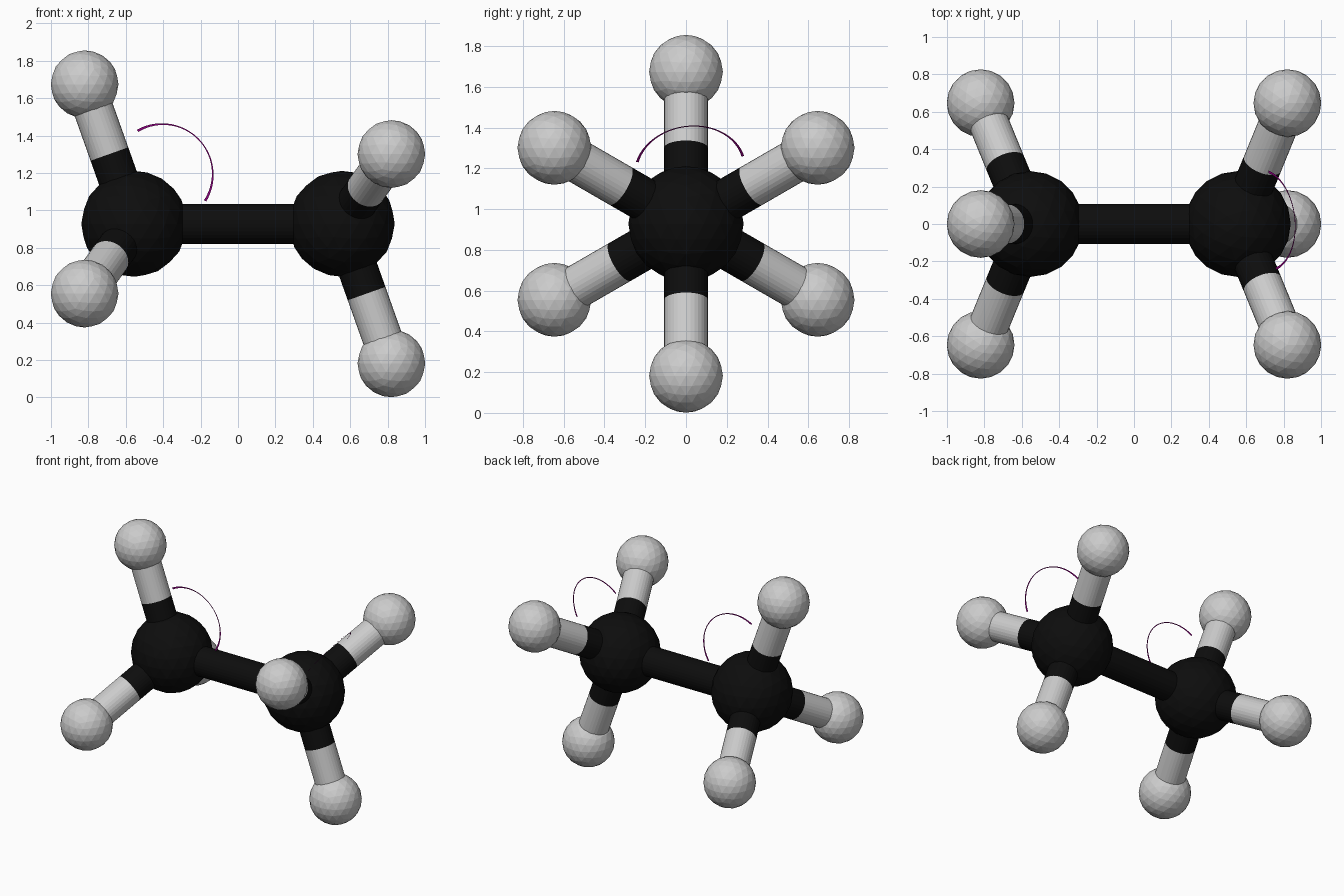
import bpy, bmesh
from math import sin, cos, pi, radians
from mathutils import Vector

if "Cube" in bpy.data.objects:
    bpy.data.objects.remove(bpy.data.objects["Cube"])

CZ = 0.928          # height of the carbon axis
BOND_R = 0.107


def material(name, rgb):
    m = bpy.data.materials.new(name)
    m.diffuse_color = (*rgb, 1)
    m.use_nodes = True
    m.node_tree.nodes["Principled BSDF"].inputs["Base Color"].default_value = m.diffuse_color
    return m


black = material("black", (0.004, 0.004, 0.004))
purple = material("purple", (0.25, 0.0, 0.2))


def ball(name, centre, radius, mat=None):
    bpy.ops.mesh.primitive_ico_sphere_add(subdivisions=3, radius=radius, location=centre)
    ob = bpy.context.object
    ob.name = name
    if mat:
        ob.data.materials.append(mat)


def rod(name, a, b, mat=None):
    d = b - a
    bpy.ops.mesh.primitive_cylinder_add(vertices=32, radius=BOND_R, depth=d.length,
                                        location=(a + b) / 2)
    ob = bpy.context.object
    ob.name = name
    ob.rotation_euler = d.to_track_quat('Z', 'Y').to_euler()
    if mat:
        ob.data.materials.append(mat)


def angle_arc(name, centre, u, v, radius=0.268, half=radians(76), steps=40):
    """Thin flat ribbon bent around the direction u, slightly wider at its ends."""
    u = u.normalized()
    v = (v - u * v.dot(u)).normalized()
    bm = bmesh.new()
    previous = None
    for i in range(steps + 1):
        t = 2 * i / steps - 1
        ray = u * cos(t * half) + v * sin(t * half)
        w = 0.003 + 0.004 * t * t
        pair = [bm.verts.new(centre + ray * (radius + s * w)) for s in (-1, 1)]
        if previous:
            bm.faces.new((previous[0], previous[1], pair[1], pair[0]))
        previous = pair
    me = bpy.data.meshes.new(name)
    bm.to_mesh(me)
    bm.free()
    me.materials.append(purple)
    bpy.context.collection.objects.link(bpy.data.objects.new(name, me))


# Two staggered ends, each a carbon with three hydrogens
for side, label, start in ((-1, "left", 90), (1, "right", -90)):
    carbon = Vector((side * 0.555, 0, CZ))
    ball(f"{label}_carbon", carbon, 0.283, black)
    for k in range(3):
        a = radians(start + 120 * k)
        hydrogen = Vector((side * 0.82, 0.746 * cos(a), CZ + 0.746 * sin(a)))
        middle = (carbon + hydrogen) / 2
        ball(f"{label}_hydrogen_{k + 1}", hydrogen, 0.181)
        rod(f"{label}_inner_bond_{k + 1}", carbon, middle, black)
        rod(f"{label}_outer_bond_{k + 1}", middle, hydrogen)

# Central bond
rod("central_bond", Vector((-0.555, 0, CZ)), Vector((0.555, 0, CZ)), black)

# Angle marker arcs
angle_arc("left_angle_arc", Vector((-0.403, -0.02, 1.193)),
          Vector((cos(radians(44)), 0, sin(radians(44)))),
          Vector((-sin(radians(44)), 0, cos(radians(44)))))
angle_arc("right_angle_arc", Vector((0.70, 0.02, 1.193)),
          Vector((0.6, 0, 0.8)), Vector((-0.067, 0.995, 0.065)))
